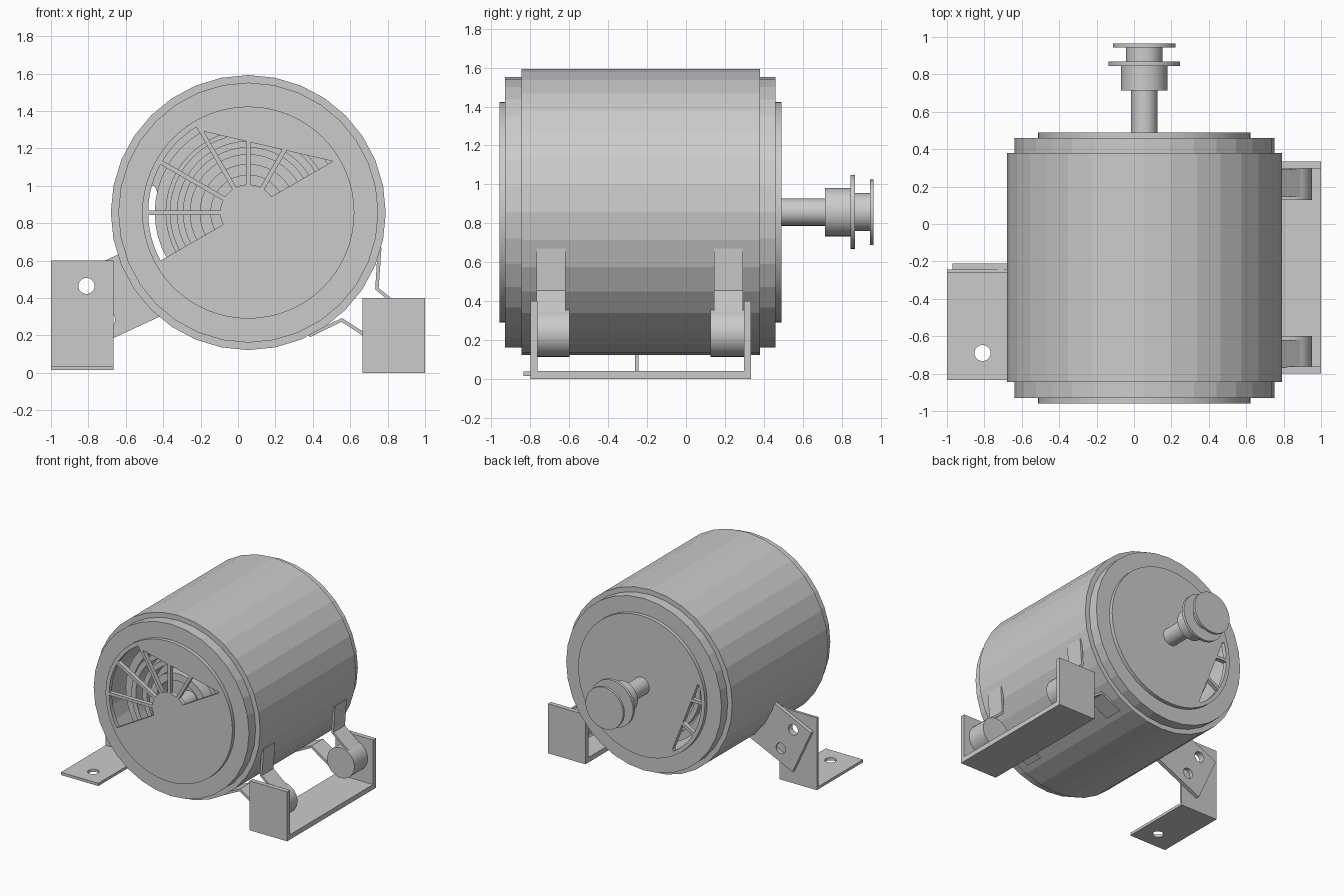
import bpy, bmesh, math
from math import sin, cos, radians, asin, pi
from mathutils import Vector

if "Cube" in bpy.data.objects:
    bpy.data.objects.remove(bpy.data.objects["Cube"])

CX, CZ = 0.055, 0.857   # motor axis


def make(name, bm):
    bmesh.ops.recalc_face_normals(bm, faces=bm.faces)
    me = bpy.data.meshes.new(name)
    bm.to_mesh(me)
    bm.free()
    ob = bpy.data.objects.new(name, me)
    bpy.context.collection.objects.link(ob)
    return ob


def prism(name, pts, a, b, axis='y'):
    """Extrude a polygon along y (points are x,z) or z (points are x,y)."""
    bm = bmesh.new()
    put = (lambda p, h: (p[0], h, p[1])) if axis == 'y' else (lambda p, h: (p[0], p[1], h))
    lo = [bm.verts.new(put(p, a)) for p in pts]
    hi = [bm.verts.new(put(p, b)) for p in pts]
    bm.faces.new(lo)
    bm.faces.new(hi)
    n = len(pts)
    for i in range(n):
        j = (i + 1) % n
        bm.faces.new((lo[i], lo[j], hi[j], hi[i]))
    return make(name, bm)


def circle(x, y, r, n=32):
    return [(x + r * cos(2 * pi * i / n), y + r * sin(2 * pi * i / n)) for i in range(n)]


def rect(x0, x1, y0, y1):
    return [(x0, y0), (x1, y0), (x1, y1), (x0, y1)]


def tube(name, profile, seg=32):
    """Revolve a closed (radius, y) profile round the motor axis."""
    bm = bmesh.new()
    rings = [[bm.verts.new((CX + r * c, y, CZ + r * s)) for r, y in profile]
             for c, s in circle(0, 0, 1, seg)]
    n = len(profile)
    for i in range(seg):
        A, B = rings[i], rings[(i + 1) % seg]
        for j in range(n):
            k = (j + 1) % n
            bm.faces.new((A[j], A[k], B[k], B[j]))
    return make(name, bm)


def cut(ob, cutters):
    for c in cutters:
        m = ob.modifiers.new('cut', 'BOOLEAN')
        m.operation, m.solver, m.object = 'DIFFERENCE', 'EXACT', c
        bpy.context.view_layer.objects.active = ob
        bpy.ops.object.modifier_apply(modifier=m.name)
        bpy.data.objects.remove(c)


def vent_cell(a0, a1, inner, outer, y0, y1, gap=0.012, n=10):
    """Opening between two spokes, bounded by inner(angle) and outer(angle)."""
    def edge(f):
        out = []
        for i in range(n + 1):
            t = i / n
            g = asin(gap / f(radians(a0 + (a1 - a0) * t)))
            a = radians(a0) + g + (radians(a1 - a0) - 2 * g) * t
            out.append((CX + f(a) * cos(a), CZ + f(a) * sin(a)))
        return out
    return prism('vent_cutter', edge(outer) + edge(inner)[::-1], y0, y1)


def ribbon(path, t):
    """Polygon of a strip of thickness t following a path."""
    left, right = [], []
    for i, p in enumerate(path):
        d = Vector(path[min(i + 1, len(path) - 1)]) - Vector(path[max(i - 1, 0)])
        nrm = Vector((-d.y, d.x)).normalized() * t / 2
        left.append((p[0] + nrm.x, p[1] + nrm.y))
        right.append((p[0] - nrm.x, p[1] - nrm.y))
    return left + right[::-1]


# Stepped motor housing, hollow
tube('motor_housing', [(0.55, -0.93), (0.695, -0.93), (0.695, -0.845), (0.735, -0.845),
                       (0.735, 0.38), (0.695, 0.38), (0.695, 0.46), (0.55, 0.46)])

# End plates with spoked vents
front = prism('front_end_plate', circle(CX, CZ, 0.567, 64), -0.96, -0.925)
arc = lambda a: 0.535
hub = lambda a: 0.15
chord_front = lambda a: 0.369 / cos(a - radians(77))
cut(front, [vent_cell(a, a + 30, hub, chord_front if a < 120 else arc, -1.1, -0.8)
            for a in range(30, 210, 30)])
back = prism('back_end_plate', circle(CX, CZ, 0.567, 64), 0.455, 0.49)
chord_back = lambda a: 0.416 / cos(a - radians(201))
cut(back, [vent_cell(a, b, chord_back, arc, 0.3, 0.6)
           for a, b in ((163, 180), (180, 210), (210, 239))])

# Windings and rotor seen through the vents
for i, (r0, r1, y) in enumerate(((0.44, 0.50, -0.80), (0.38, 0.42, -0.84),
                                 (0.31, 0.35, -0.80), (0.20, 0.26, -0.84))):
    tube('winding_ring_%d' % (i + 1), [(r0, y), (r1, y), (r1, 0.34), (r0, 0.34)], 48)
prism('rotor_core', circle(CX, CZ, 0.5, 48), -0.70, 0.30)
prism('inner_shaft', circle(CX, CZ, 0.07), -0.93, 0.48)

# Drive shaft and pulley
for name, r, y0, y1 in (('drive_shaft', 0.07, 0.48, 0.72), ('pulley_hub', 0.125, 0.715, 0.845),
                        ('pulley_inner_flange', 0.19, 0.845, 0.868),
                        ('pulley_groove', 0.098, 0.865, 0.948),
                        ('pulley_outer_flange', 0.168, 0.945, 0.965)):
    prism(name, circle(CX, CZ, r), y0, y1)

# Left mounting bracket: foot, upright and slanted arm
foot = prism('left_foot', rect(-1, -0.665, -0.835, -0.245), 0.015, 0.037, 'z')
cut(foot, [prism('hole_cutter', circle(-0.81, -0.69, 0.043), -0.1, 0.2, 'z')])
upright = prism('left_upright', rect(-1, -0.665, 0.015, 0.60), -0.263, -0.243)
cut(upright, [prism('hole_cutter', circle(-0.81, 0.465, 0.043), -0.4, 0)])
arm = prism('left_arm', [(-0.97, 0.48), (-0.804, 0.122), (-0.35, 0.333), (-0.516, 0.691)],
            -0.243, -0.212)
cut(arm, [prism('hole_cutter', circle(x, z, 0.043), -0.4, 0)
          for x, z in ((-0.81, 0.465), (-0.70, 0.285))])

# Right cradle: one U-shaped channel profile in y,z swept along x
u_pts = [(-0.80, 0), (0.335, 0), (0.335, 0.40), (0.298, 0.40), (0.298, 0.04),
         (-0.763, 0.04), (-0.763, 0.40), (-0.80, 0.40)]
cradle = prism('right_cradle', u_pts, 0.665, 1.0)
for v in cradle.data.vertices:
    v.co = (v.co.y, v.co.x, v.co.z)
cradle.data.flip_normals()

# Rubber drums and the straps that hold them to the housing
wrap = [(0.83 + 0.11 * cos(radians(a)), 0.235 + 0.11 * sin(radians(a)))
        for a in range(52, -122, -12)]
strap = [(0.757, 0.67), (0.743, 0.45)] + wrap + [(0.555, 0.283), (0.38, 0.20)]
for side, d0, d1, s0, s1 in (('front', -0.77, -0.60, -0.768, -0.62),
                             ('back', 0.127, 0.30, 0.145, 0.293)):
    prism(side + '_drum', circle(0.83, 0.235, 0.122), d0, d1)
    prism(side + '_strap', ribbon(strap, 0.02), s0, s1)

# Smooth round inner parts, keep the faceted housing flat
for ob in bpy.data.objects:
    ob.select_set('housing' not in ob.name)
    if ob.select_get():
        bpy.context.view_layer.objects.active = ob
bpy.ops.object.shade_smooth_by_angle(angle=radians(30))
